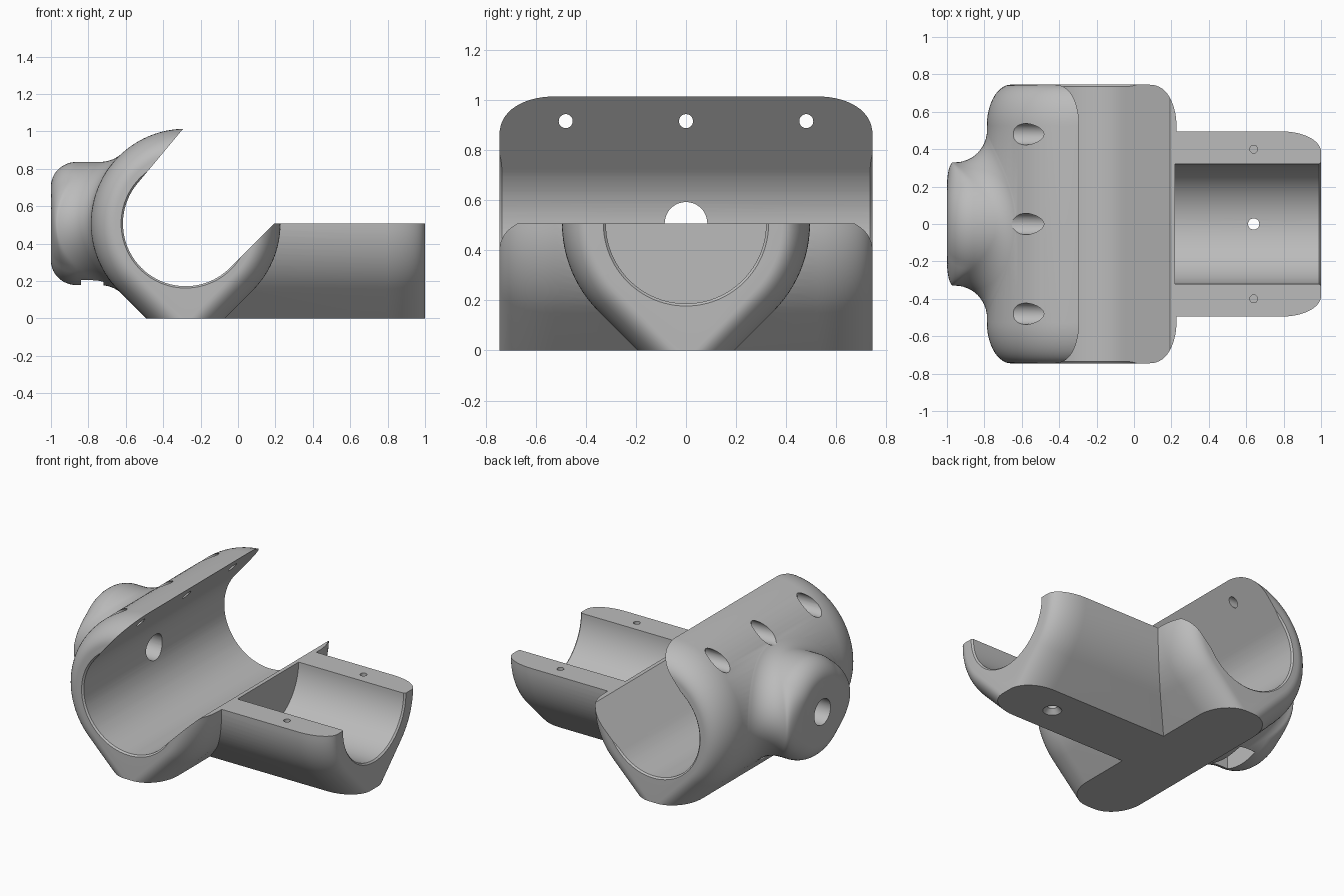
import bpy, bmesh, math
from math import sin, cos, sqrt, radians, pi
from mathutils import Vector

if "Cube" in bpy.data.objects:
    bpy.data.objects.remove(bpy.data.objects["Cube"])

grey = bpy.data.materials.new("plain_grey")
grey.use_nodes = True
grey.diffuse_color = (0.5, 0.5, 0.5, 1)
grey.node_tree.nodes["Principled BSDF"].inputs["Base Color"].default_value = (0.5, 0.5, 0.5, 1)

CX, CZ = -0.28, 0.507       # axis of the large saddle
R_BODY, R_BORE = 0.507, 0.335
R_ARM, R_ARM_BORE = 0.495, 0.32
HALF = 0.745                # half length of the saddle


def loft(name, rings):
    """Closed solid through rings of equal point counts."""
    bm = bmesh.new()
    rows = [[bm.verts.new(p) for p in ring] for ring in rings]
    n = len(rows[0])
    for a, b in zip(rows, rows[1:]):
        for i in range(n):
            j = (i + 1) % n
            bm.faces.new((a[i], a[j], b[j], b[i]))
    bm.faces.new(rows[0])
    bm.faces.new(rows[-1])
    bmesh.ops.recalc_face_normals(bm, faces=bm.faces)
    mesh = bpy.data.meshes.new(name)
    bm.to_mesh(mesh)
    bm.free()
    mesh.materials.append(grey)
    ob = bpy.data.objects.new(name, mesh)
    bpy.context.collection.objects.link(ob)
    return ob


def turned(name, axis, centre, profile, n=48):
    """Solid of revolution; profile holds (position along axis, radius)."""
    def place(h, u, v):
        off = {"x": (h, u, v), "y": (u, h, v), "z": (u, v, h)}[axis]
        return Vector(centre) + Vector(off)
    return loft(name, [[place(h, r * cos(2 * pi * i / n), r * sin(2 * pi * i / n))
                        for i in range(n)] for h, r in profile])


def teardrop(r, n=72):
    """Round section with tangent 45 degree sides running down to the floor."""
    pts = [(r * cos(radians(-45 + 270 * i / n)), CZ + r * sin(radians(-45 + 270 * i / n)))
           for i in range(n + 1)]
    foot = r * sqrt(2) - CZ
    return pts + [(-foot, 0), (foot, 0)]


def rounded_end(length, r, axial, radial, steps=14):
    """Positions and radii of an elliptical end rounding."""
    return [(length - axial + axial * sin(t), r - radial * (1 - cos(t)))
            for t in (pi / 2 * i / steps for i in range(steps + 1))]


def combine(target, tool, operation):
    mod = target.modifiers.new(operation, "BOOLEAN")
    mod.operation, mod.solver, mod.object = operation, "EXACT", tool
    bpy.context.view_layer.objects.active = target
    bpy.ops.object.modifier_apply(modifier=mod.name)
    bpy.data.objects.remove(tool)


# saddle body along y
end = rounded_end(HALF, R_BODY, 0.22, 0.13)
stations = [(-y, r) for y, r in reversed(end)] + end
bracket = loft("tube_bracket", [[(CX + u, y, z) for u, z in teardrop(r)] for y, r in stations])

# arm along x
stations = [(-0.2, R_ARM)] + rounded_end(1, R_ARM, 0.21, 0.11)
arm = loft("arm", [[(x, u, z) for u, z in teardrop(r)] for x, r in stations])


# round boss blended into the back of the saddle
def boss_column(phi, r=0.33, f=0.17, steps=12):
    side = Vector((0, cos(phi), sin(phi)))
    base = Vector((0, 0, CZ))
    rise = (r + f) * side.z
    x = CX - sqrt((R_BODY + f) ** 2 - rise ** 2)
    ball = base + side * (r + f) + Vector((x, 0, 0))
    axis = Vector((CX, ball.y, CZ))
    a = (axis - ball).normalized()
    b = -side
    pts = [Vector((-0.5, 0, CZ)) + side * 0.25]
    pts.append(ball + a * (f + 0.004))
    pts += [ball + a.slerp(b, i / steps) * f for i in range(1, steps + 1)]
    depth = min(0.14, 0.99 + x)
    for i in range(steps + 1):
        t = pi / 2 * i / steps
        pts.append(base + side * (r - 0.13 * (1 - cos(t)))
                   + Vector((-1 + depth * (1 - sin(t)), 0, 0)))
    return pts


columns = [boss_column(2 * pi * (i + 0.5) / 72) for i in range(72)]
boss = loft("boss", list(zip(*columns)))

combine(bracket, arm, "UNION")
combine(bracket, boss, "UNION")

# saddle bore opening out to both lips, and the flat top of the arm
arc = [radians(140 + 175 * i / 60) for i in range(61)]
lip = R_BORE * sqrt(2)
section = [(CX + R_BORE * cos(t), CZ + R_BORE * sin(t)) for t in arc]
section += [(CX + lip, CZ), (1.3, CZ), (1.3, 1.3),
            (section[0][0] + 0.64, section[0][1] + 0.766)]
combine(bracket, loft("opening", [[(x, y, z) for x, z in section] for y in (-1, 1)]), "DIFFERENCE")

# chamfers on the saddle rims
for s in (-1, 1):
    combine(bracket, turned("rim", "y", (CX, 0, CZ),
            [(s * (HALF - 0.012), R_BORE - 0.002), (s * (HALF + 0.01), R_BORE + 0.02)], 96),
            "DIFFERENCE")

# blind bore of the arm with a chamfered mouth
combine(bracket, turned("arm_bore", "x", (0, 0, CZ),
        [(0.22, R_ARM_BORE), (0.99, R_ARM_BORE), (1.02, R_ARM_BORE + 0.03)], 96), "DIFFERENCE")

# boss screw hole and its nut slot, open below
combine(bracket, turned("boss_hole", "x", (0, 0, CZ), [(-1.1, 0.085), (-0.4, 0.085)]), "DIFFERENCE")
slot = [(-0.13, 0.1), (0.13, 0.1), (0.13, 0.58), (0, 0.655), (-0.13, 0.58)]
combine(bracket, loft("nut_slot", [[(x, y, z) for y, z in slot] for x in (-0.84, -0.72)]), "DIFFERENCE")

# three counterbored holes in the upper lip
for y in (-0.48, 0, 0.48):
    combine(bracket, turned("lip_hole", "x", (0, y, 0.915),
            [(-0.9, 0.057), (-0.44, 0.057), (-0.44, 0.028), (-0.2, 0.028)], 32), "DIFFERENCE")

# pilot holes in the arm rails, countersunk hole in its floor
for y in (-0.4, 0.4):
    combine(bracket, turned("rail_hole", "z", (0.64, y, 0), [(0.3, 0.021), (0.6, 0.021)], 24), "DIFFERENCE")
combine(bracket, turned("floor_hole", "z", (0.64, 0, 0),
        [(-0.02, 0.075), (0.03, 0.03), (0.4, 0.03)], 32), "DIFFERENCE")

bpy.ops.object.select_all(action="DESELECT")
bracket.select_set(True)
bpy.context.view_layer.objects.active = bracket
bpy.ops.object.shade_smooth_by_angle(angle=radians(30))
